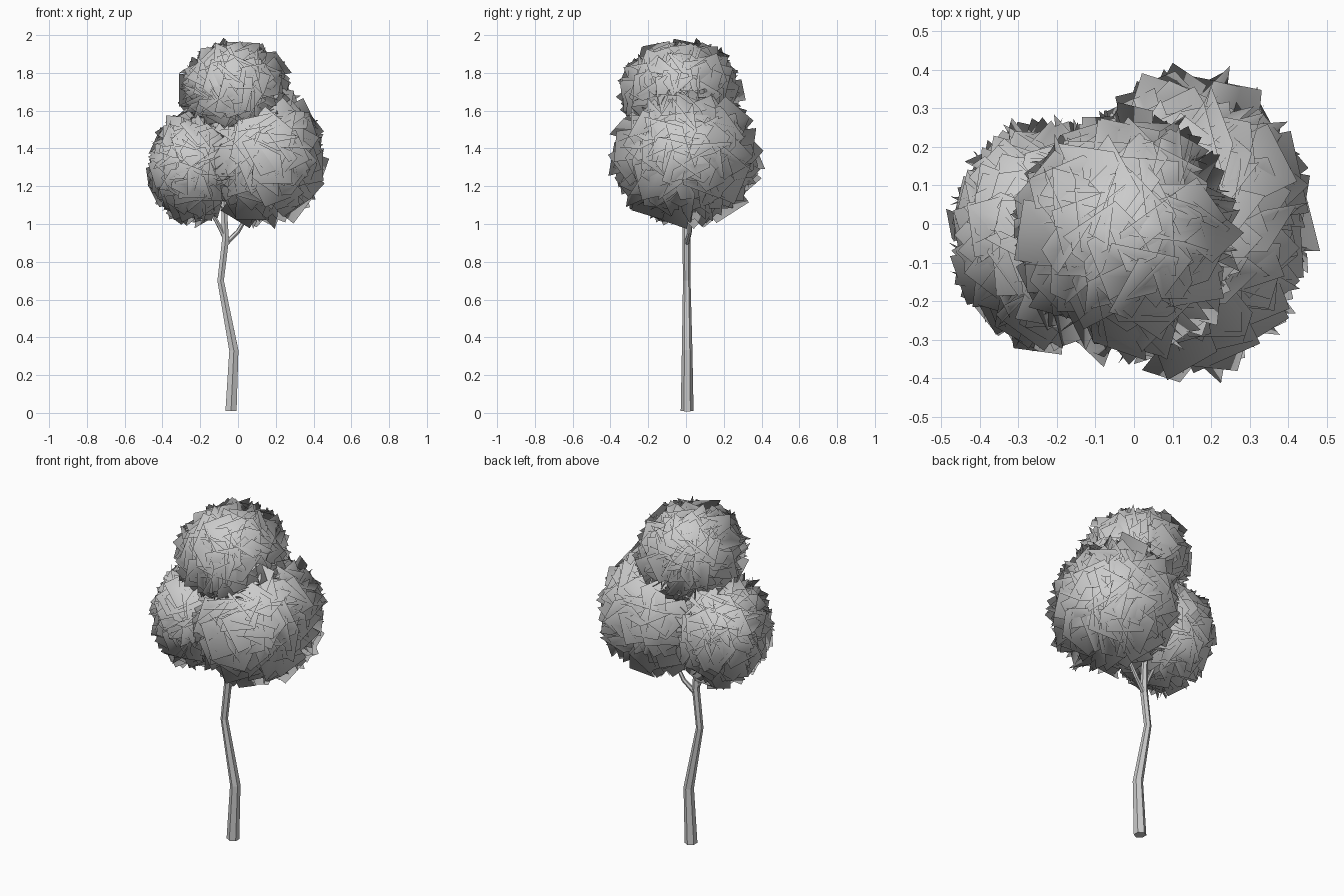
import bpy, random
from math import sqrt, pi, cos, sin, radians
from mathutils import Vector, Matrix

if "Cube" in bpy.data.objects:
    bpy.data.objects.remove(bpy.data.objects["Cube"])

random.seed(11)


def branch(name, points):
    """Six-sided tapering limb; points are (x, y, z, radius)."""
    cu = bpy.data.curves.new(name, 'CURVE')
    cu.dimensions = '3D'
    cu.bevel_depth = 1.0
    cu.bevel_resolution = 1
    cu.use_fill_caps = True
    sp = cu.splines.new('POLY')
    sp.use_smooth = False
    sp.points.add(len(points) - 1)
    for p, (x, y, z, r) in zip(sp.points, points):
        p.co = (x, y, z, 1)
        p.radius = r
    ob = bpy.data.objects.new(name, cu)
    bpy.context.collection.objects.link(ob)


def foliage(name, centre, radii, count, size):
    """Ellipsoidal clump of square leaf cards standing steeply off the surface.
    radii is the outer limit reached by the card corners."""
    centre, verts, faces, normals = Vector(centre), [], [], []
    for i in range(count):
        # even spread of directions over the sphere
        z = 1 - 2 * (i + 0.5) / count
        a = i * pi * (3 - sqrt(5))
        d = Vector((cos(a) * sqrt(1 - z * z), sin(a) * sqrt(1 - z * z), z))
        n = Vector([d[k] / radii[k] for k in range(3)]).normalized()
        spin = Matrix.Rotation(random.uniform(0, 2 * pi), 3, 'Z')
        tilt = Matrix.Rotation(radians(random.uniform(42, 88)), 3, 'X')
        turn = Matrix.Rotation(random.uniform(0, 2 * pi), 3, 'Z')
        m = n.to_track_quat('Z', 'Y').to_matrix() @ turn @ tilt @ spin
        h = size * random.uniform(0.85, 1.1) / 2
        card = [m @ Vector((x, y, 0)) for x, y in ((-h, -h), (h, -h), (h, h), (-h, h))]
        # slide the card along its direction until its outermost corner touches the limit
        reach, t = random.uniform(0.94, 1.06), 1.1
        surface = Vector([d[k] * radii[k] for k in range(3)])
        while t > 0.3 and max(sum(((surface * t + c)[k] / radii[k]) ** 2
                                  for k in range(3)) for c in card) > reach ** 2:
            t -= 0.01
        base = len(verts)
        for c in card:
            p = surface * t + c
            verts.append(centre + p)
            normals.append(p.normalized())
        faces.append(tuple(range(base, base + 4)))
    me = bpy.data.meshes.new(name)
    me.from_pydata(verts, [], faces)
    me.shade_smooth()
    # rounded shading across the whole clump
    me.normals_split_custom_set_from_vertices(normals)
    ob = bpy.data.objects.new(name, me)
    bpy.context.collection.objects.link(ob)


# Trunk and limbs
branch("trunk", [(-0.037, 0.006, 0.01, 0.034), (-0.022, 0.006, 0.33, 0.028),
                 (-0.092, 0.004, 0.70, 0.020), (-0.066, 0.002, 0.92, 0.021),
                 (-0.075, 0, 1.10, 0.017), (-0.04, 0, 1.40, 0.013),
                 (-0.02, -0.01, 1.68, 0.006)])
branch("right_limb", [(-0.06, 0.005, 0.90, 0.014), (0.0, 0.02, 0.96, 0.012),
                      (0.06, 0.02, 1.06, 0.010), (0.16, 0.0, 1.32, 0.005)])
branch("left_limb", [(-0.066, 0, 0.92, 0.013), (-0.10, -0.005, 0.99, 0.012),
                     (-0.15, -0.02, 1.08, 0.010), (-0.25, -0.02, 1.28, 0.005)])

# Leaf clumps
foliage("right_foliage", (0.14, 0.0, 1.355), (0.33, 0.41, 0.38), 260, 0.2)
foliage("left_foliage", (-0.235, -0.025, 1.305), (0.245, 0.31, 0.32), 280, 0.145)
foliage("top_foliage", (-0.015, -0.025, 1.71), (0.30, 0.34, 0.275), 270, 0.17)
